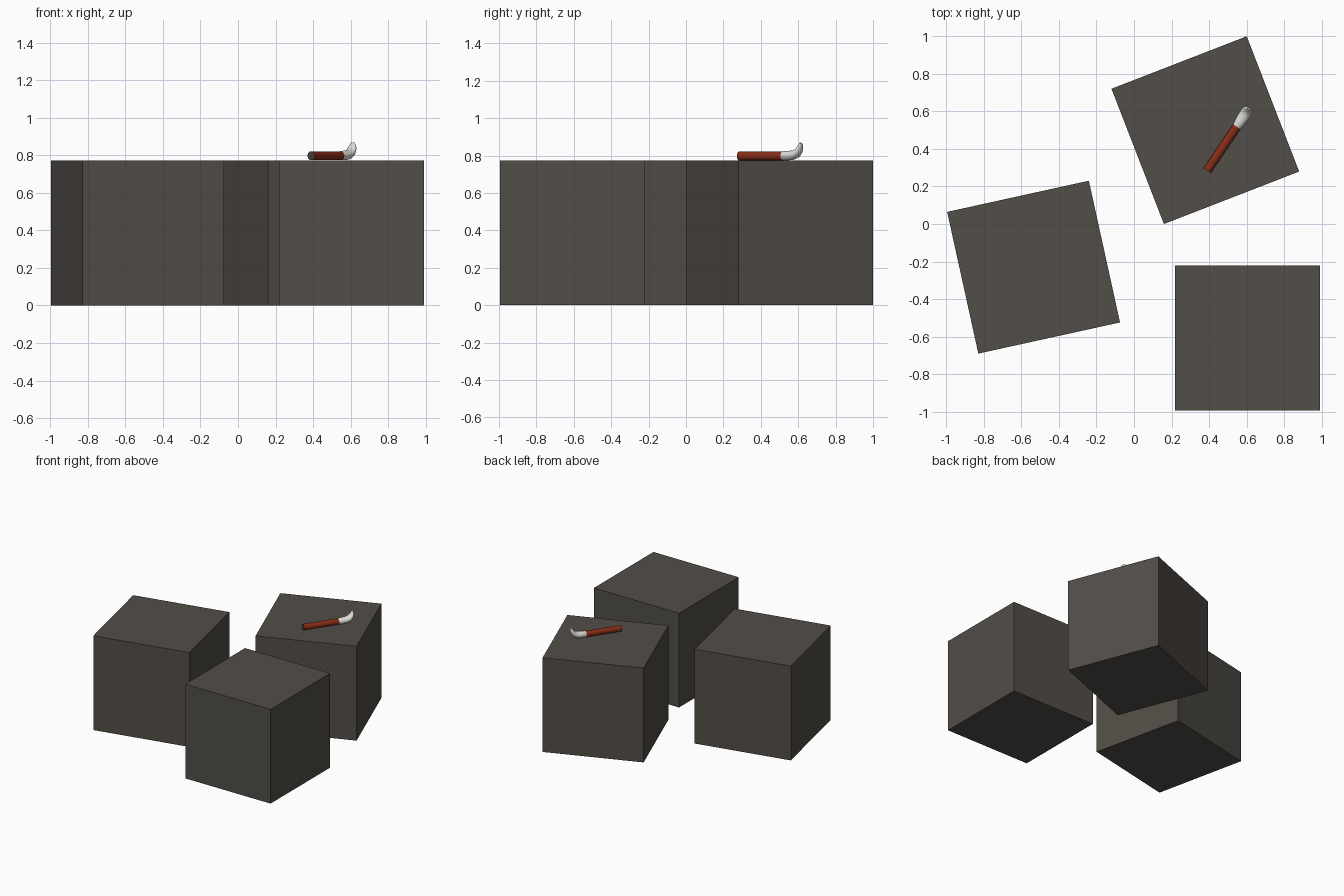
import bpy, bmesh, math
from mathutils import Vector

if "Cube" in bpy.data.objects:
    bpy.data.objects.remove(bpy.data.objects["Cube"])


def material(name, rgb):
    m = bpy.data.materials.new(name)
    m.diffuse_color = (*rgb, 1)
    m.use_nodes = True
    m.node_tree.nodes["Principled BSDF"].inputs["Base Color"].default_value = m.diffuse_color
    return m


STONE = material("dark stone", (0.085, 0.076, 0.064))
RED = material("red brown handle", (0.24, 0.026, 0.008))
BRISTLE = material("pale bristles", (0.72, 0.72, 0.70))
CAP = material("dark handle end", (0.07, 0.05, 0.045))

SIZE = 0.773


def finish(name, bm, mats):
    bmesh.ops.recalc_face_normals(bm, faces=bm.faces)
    me = bpy.data.meshes.new(name)
    bm.to_mesh(me)
    bm.free()
    ob = bpy.data.objects.new(name, me)
    bpy.context.collection.objects.link(ob)
    for m in mats:
        me.materials.append(m)
    return ob


def block(name, x, y, angle):
    bm = bmesh.new()
    bmesh.ops.create_cube(bm, size=SIZE)
    ob = finish(name, bm, [STONE])
    ob.location = (x, y, SIZE / 2)
    ob.rotation_euler.z = math.radians(angle)


def loft(name, rings, mats, sides=32):
    """Skin ellipses given as (along, height, tilt, half thickness, half width)."""
    bm = bmesh.new()
    loops = []
    for s, z, tilt, rt, rw in rings:
        t = math.radians(tilt)
        up = Vector((-math.sin(t), 0, math.cos(t)))
        loop = []
        for i in range(sides):
            a = 2 * math.pi * i / sides
            p = Vector((s, 0, z)) + up * rt * math.sin(a)
            p.y += rw * math.cos(a)
            loop.append(bm.verts.new(p))
        loops.append(loop)
    for a, b in zip(loops, loops[1:]):
        for i in range(sides):
            j = (i + 1) % sides
            bm.faces.new((a[i], a[j], b[j], b[i]))
    start = bm.faces.new(loops[0])
    bm.faces.new(loops[-1])
    if len(mats) > 1:
        start.material_index = 1
    ob = finish(name, bm, mats)
    ob.location = (0.39, 0.285, SIZE)
    ob.rotation_euler.z = math.radians(56)
    bpy.context.view_layer.objects.active = ob
    ob.select_set(True)
    bpy.ops.object.shade_smooth_by_angle(angle=math.radians(40))
    ob.select_set(False)


# Three stone cubes
block("front_block", 0.605, -0.608, 0)
block("left_block", -0.535, -0.23, 12.4)
block("back_block", 0.38, 0.5, 21.2)

# Brush lying on the back block: straight handle, upturned bristles
loft("brush_handle", [(0, 0.0245, 0, 0.0235, 0.0235),
                      (0.285, 0.0245, 0, 0.0235, 0.0235)], [RED, CAP])
loft("brush_bristles", [(0.28, 0.0245, 0, 0.0232, 0.0232),
                        (0.286, 0.0255, 0, 0.0245, 0.0245),
                        (0.315, 0.0265, 3, 0.0255, 0.029),
                        (0.345, 0.029, 14, 0.025, 0.031),
                        (0.368, 0.038, 35, 0.023, 0.031),
                        (0.383, 0.053, 58, 0.018, 0.029),
                        (0.391, 0.070, 75, 0.013, 0.025),
                        (0.395, 0.085, 80, 0.009, 0.018),
                        (0.396, 0.095, 82, 0.004, 0.009)], [BRISTLE])
